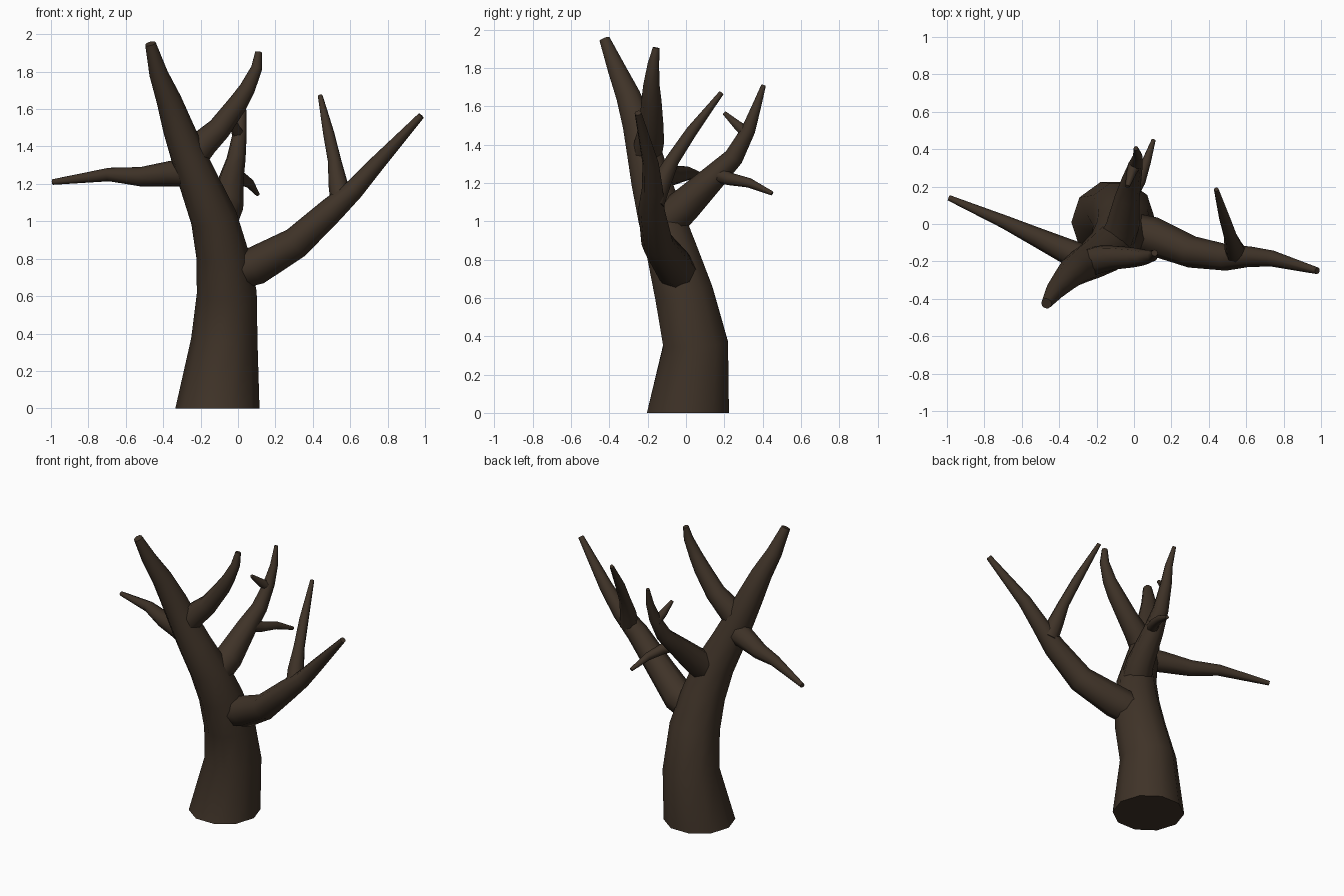
import bpy, bmesh, math
from mathutils import Vector

bark = bpy.data.materials.new("bark")
bark.diffuse_color = (0.05, 0.033, 0.021, 1)


def limb(name, path, sides=8, start_dir=None):
    """Tapered tube through (x, y, z, radius) points, smooth sides and flat ends."""
    pts = [Vector(p[:3]) for p in path]
    n = len(pts)
    bm = bmesh.new()
    rings, u = [], None
    for i, p in enumerate(pts):
        a = (p - pts[i - 1]).normalized() if i else Vector()
        b = (pts[i + 1] - p).normalized() if i < n - 1 else Vector()
        t = (a + b).normalized()
        if i == 0 and start_dir:
            t = Vector(start_dir)
        if u is None:
            u = Vector((0, 1, 0)) if abs(t.x) > 0.7 else Vector((1, 0, 0))
        u = (u - t * u.dot(t)).normalized()
        v = t.cross(u)
        ring = []
        for k in range(sides):
            ang = 2 * math.pi * k / sides
            ring.append(bm.verts.new(p + (u * math.cos(ang) + v * math.sin(ang)) * path[i][3]))
        rings.append(ring)
    for r, s in zip(rings, rings[1:]):
        for k in range(sides):
            j = (k + 1) % sides
            bm.faces.new((r[k], r[j], s[j], s[k])).smooth = True
    for cap in (rings[0][::-1], rings[-1]):
        for e in bm.faces.new(cap).edges:
            e.smooth = False
    mesh = bpy.data.meshes.new(name)
    bm.to_mesh(mesh)
    bm.free()
    mesh.materials.append(bark)
    ob = bpy.data.objects.new(name, mesh)
    bpy.context.collection.objects.link(ob)
    return ob


# Leaning trunk that runs on into the tallest limb
limb("trunk", [
    (-0.11, 0.01, 0, 0.225), (-0.073, 0.05, 0.36, 0.178), (-0.06, -0.01, 0.62, 0.16),
    (-0.085, -0.07, 0.83, 0.14), (-0.13, -0.13, 1.02, 0.125), (-0.205, -0.18, 1.2, 0.108),
    (-0.265, -0.215, 1.35, 0.095), (-0.32, -0.25, 1.5, 0.083), (-0.37, -0.30, 1.65, 0.067),
    (-0.425, -0.36, 1.79, 0.05), (-0.468, -0.425, 1.95, 0.029)], 10, (0, 0, 1))

# Large right branch and its upright fork
limb("right_branch", [
    (-0.06, -0.03, 0.72, 0.10), (0.10, -0.065, 0.765, 0.103), (0.31, -0.15, 0.885, 0.085),
    (0.50, -0.18, 1.06, 0.07), (0.62, -0.175, 1.17, 0.055), (0.74, -0.185, 1.305, 0.043),
    (0.98, -0.25, 1.565, 0.018)])
limb("right_fork", [
    (0.555, -0.17, 1.10, 0.06), (0.535, -0.13, 1.20, 0.052), (0.517, -0.07, 1.32, 0.036),
    (0.485, 0.03, 1.47, 0.03), (0.44, 0.185, 1.67, 0.013)])

# Level left branch
limb("left_branch", [
    (-0.24, -0.20, 1.26, 0.08), (-0.36, -0.145, 1.255, 0.068), (-0.52, -0.07, 1.238, 0.052),
    (-0.69, 0.01, 1.25, 0.036), (-0.99, 0.14, 1.21, 0.015)])

# Upper branch crossing to the right
limb("upper_branch", [
    (-0.26, -0.21, 1.32, 0.08), (-0.18, -0.19, 1.42, 0.076), (-0.10, -0.18, 1.495, 0.064),
    (0.0, -0.18, 1.63, 0.053), (0.05, -0.18, 1.71, 0.043), (0.10, -0.17, 1.82, 0.03),
    (0.11, -0.155, 1.905, 0.018)])

# Back branch with two twigs
limb("back_branch", [
    (-0.10, -0.10, 1.0, 0.10), (-0.06, -0.01, 1.08, 0.09), (-0.035, 0.15, 1.235, 0.066),
    (-0.01, 0.25, 1.335, 0.051), (0.01, 0.325, 1.475, 0.037), (0.02, 0.365, 1.59, 0.025),
    (0.01, 0.405, 1.71, 0.012)])
limb("back_lower_twig", [
    (-0.02, 0.16, 1.245, 0.045), (0.03, 0.23, 1.22, 0.033), (0.065, 0.33, 1.2, 0.025),
    (0.105, 0.45, 1.145, 0.011)])
limb("back_upper_twig", [
    (0.005, 0.32, 1.46, 0.036), (-0.015, 0.27, 1.50, 0.027), (-0.035, 0.20, 1.565, 0.012)], 6)
